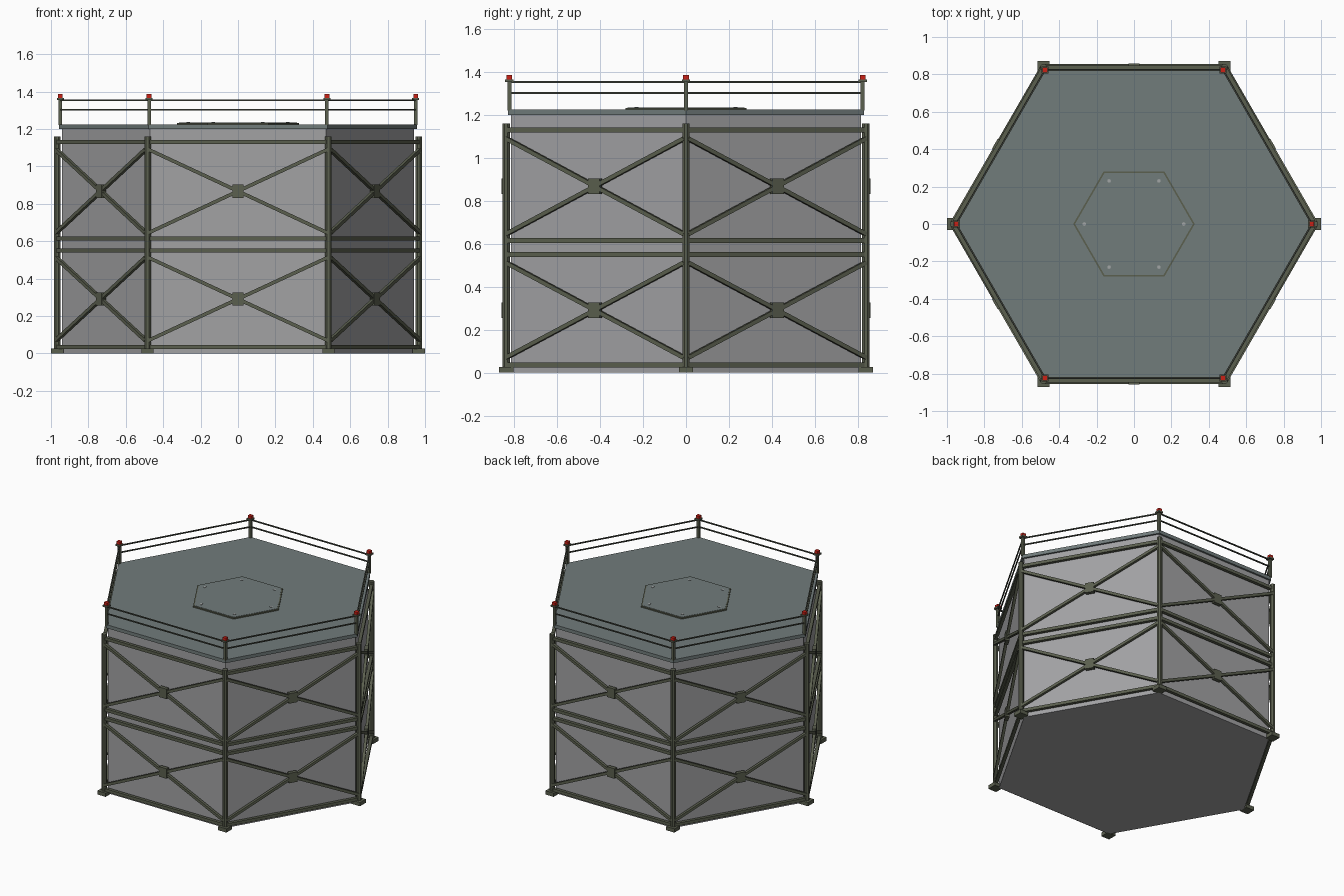
import bpy, bmesh, math
from mathutils import Vector, Matrix

if "Cube" in bpy.data.objects:
    bpy.data.objects.remove(bpy.data.objects["Cube"])

def mat(name, rgb):
    m = bpy.data.materials.new(name)
    m.diffuse_color = (*rgb, 1)
    m.use_nodes = True
    m.node_tree.nodes["Principled BSDF"].inputs["Base Color"].default_value = m.diffuse_color
    return m

WALL = mat("wall grey", (0.36, 0.36, 0.37))
ROOF = mat("roof green grey", (0.165, 0.20, 0.198))
FRAME = mat("frame olive", (0.105, 0.116, 0.078))
RAIL = mat("rail dark olive", (0.06, 0.068, 0.052))
BOLT = mat("bolt grey", (0.36, 0.38, 0.38))
RED = mat("lamp red", (0.60, 0.015, 0.008))

def make(name, bm, m):
    bmesh.ops.recalc_face_normals(bm, faces=bm.faces)
    me = bpy.data.meshes.new(name)
    bm.to_mesh(me)
    bm.free()
    me.materials.append(m)
    ob = bpy.data.objects.new(name, me)
    bpy.context.collection.objects.link(ob)

def box(bm, c, s):
    bmesh.ops.create_cube(bm, size=1, matrix=Matrix.Translation(c) @ Matrix.Diagonal((*s, 1)))

def prism(bm, c, r, z0, z1, n=6, rot=0.0):
    lo, hi = ([bm.verts.new((c[0] + r * math.cos(rot + math.tau * i / n),
                             c[1] + r * math.sin(rot + math.tau * i / n), z))
               for i in range(n)] for z in (z0, z1))
    bm.faces.new(lo)
    bm.faces.new(hi)
    for i in range(n):
        j = (i + 1) % n
        bm.faces.new((lo[i], lo[j], hi[j], hi[i]))

def bar(bm, a, b, w, out):
    """Square bar from a to b with one side facing 'out'."""
    a, b = Vector(a), Vector(b)
    d = (b - a).normalized()
    n = (out - d * out.dot(d)).normalized()
    rot = Matrix((d, n, d.cross(n))).transposed().to_4x4()
    bmesh.ops.create_cube(bm, size=1, matrix=Matrix.Translation((a + b) / 2) @ rot
                          @ Matrix.Diagonal(((b - a).length, w, w, 1)))

def corner(i, r, z=0.0):
    return Vector((r * math.cos(i * math.pi / 3), r * math.sin(i * math.pi / 3), z))

# solid core and roof slab
bm = bmesh.new(); prism(bm, (0, 0), 0.942, 0.0, 1.2); make("core_walls", bm, WALL)
bm = bmesh.new(); prism(bm, (0, 0), 0.957, 1.2, 1.225); make("roof_slab", bm, ROOF)

# corner posts and feet
posts, feet = bmesh.new(), bmesh.new()
for i in range(6):
    c = corner(i, 0.967)
    prism(posts, c, 0.0185, 0.02, 1.16, 8, math.pi / 8)
    box(feet, c + Vector((0, 0, 0.0135)), (0.066, 0.066, 0.027))
make("corner_posts", posts, FRAME)
make("post_feet", feet, FRAME)

# horizontal beams, cross braces and centre plates on each side
beams, braces, plates = bmesh.new(), bmesh.new(), bmesh.new()
for i in range(6):
    ang = (i + 0.5) * math.pi / 3
    n = Vector((math.cos(ang), math.sin(ang), 0))
    t = Vector((-n.y, n.x, 0))
    for z in (0.035, 0.55, 0.615, 1.13):
        bar(beams, corner(i, 0.967, z), corner(i + 1, 0.967, z), 0.022, n)
    for z0, z1 in ((0.07, 0.512), (0.645, 1.09)):
        p = n * 0.846
        for s in (-1, 1):
            bar(braces, p - t * 0.478 * s + Vector((0, 0, z0)),
                p + t * 0.478 * s + Vector((0, 0, z1)), 0.019, n)
        rot = Matrix((t, n, (0, 0, 1))).transposed().to_4x4()
        bmesh.ops.create_cube(plates, size=1, matrix=Matrix.Translation(p + Vector((0, 0, (z0 + z1) / 2)))
                              @ rot @ Matrix.Diagonal((0.06, 0.026, 0.072, 1)))
make("ring_beams", beams, FRAME)
make("cross_braces", braces, FRAME)
make("brace_plates", plates, FRAME)

# roof hatch with trim and bolts
bm = bmesh.new(); prism(bm, (0, 0), 0.325, 1.225, 1.233); make("hatch_trim", bm, FRAME)
bm = bmesh.new(); prism(bm, (0, 0), 0.315, 1.226, 1.235); make("hatch_plate", bm, ROOF)
bm = bmesh.new()
for i in range(6):
    prism(bm, corner(i, 0.266), 0.01, 1.23, 1.238, 8)
make("hatch_bolts", bm, BOLT)

# railing with capped stanchions and warning lamps
stan, rails, lamps = bmesh.new(), bmesh.new(), bmesh.new()
for i in range(6):
    c = corner(i, 0.95)
    box(stan, c + Vector((0, 0, 1.29)), (0.018, 0.018, 0.14))
    box(stan, c + Vector((0, 0, 1.36)), (0.038, 0.038, 0.012))
    box(lamps, c + Vector((0, 0, 1.375)), (0.026, 0.026, 0.022))
    for z in (1.302, 1.353):
        bar(rails, corner(i, 0.95, z), corner(i + 1, 0.95, z), 0.008, Vector((0, 0, 1)))
make("railing_posts", stan, FRAME)
make("railing_bars", rails, RAIL)
make("warning_lamps", lamps, RED)
